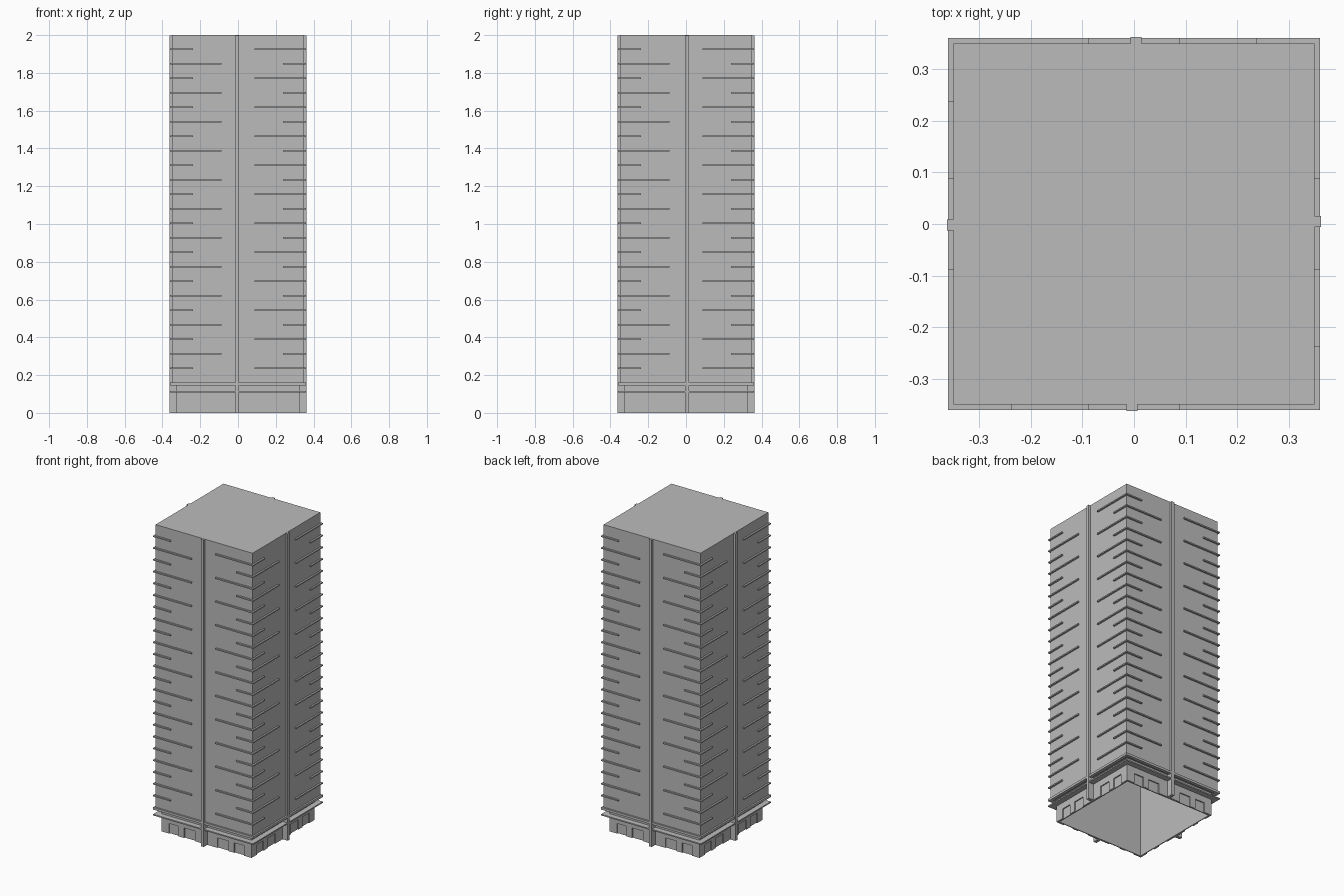
import bpy, bmesh, math
from mathutils import Matrix

cube = bpy.data.objects.get("Cube")
if cube:
    bpy.data.objects.remove(cube, do_unlink=True)

concrete = bpy.data.materials.new("concrete_grey")
concrete.use_nodes = True
GREY = (0.5, 0.5, 0.5, 1)
concrete.diffuse_color = GREY
concrete.node_tree.nodes["Principled BSDF"].inputs["Base Color"].default_value = GREY

BODY = 0.349      # half width of the tower
BASE = 0.325      # half width of the ground floor
EDGE = 0.36       # reach of the ledges
RECESS = 0.007    # depth of the ground floor niches
INNER = 0.312     # half width of the hollow
FLOOR = 0.15      # height of the ground floor


def finish(name, bm):
    bmesh.ops.recalc_face_normals(bm, faces=bm.faces)
    mesh = bpy.data.meshes.new(name)
    bm.to_mesh(mesh)
    bm.free()
    mesh.materials.append(concrete)
    obj = bpy.data.objects.new(name, mesh)
    bpy.context.collection.objects.link(obj)
    return obj


def side(i):
    """Turns the front side to side i."""
    return Matrix.Rotation(i * math.pi / 2, 4, 'Z')


def add_box(bm, i, u0, u1, depth0, depth1, z0, z1):
    """Box on side i, running from u0 to u1 along the wall."""
    shape = (Matrix.Translation(((u0 + u1) / 2, -(depth0 + depth1) / 2, (z0 + z1) / 2))
             @ Matrix.Diagonal((u1 - u0, depth1 - depth0, z1 - z0, 1)))
    bmesh.ops.create_cube(bm, size=1, matrix=side(i) @ shape)


# Hollow tower shell, open underneath
bm = bmesh.new()
profile = [(INNER, 1.98), (INNER, 0), (BASE - RECESS, 0),
           (BASE - RECESS, FLOOR), (BODY, FLOOR), (BODY, 2)]
rings = [[bm.verts.new((sx * r, sy * r, z))
          for sx, sy in ((-1, -1), (1, -1), (1, 1), (-1, 1))] for r, z in profile]
for low, high in zip(rings, rings[1:]):
    for k in range(4):
        n = (k + 1) % 4
        bm.faces.new((low[k], low[n], high[n], high[k]))
bm.faces.new(rings[0])
bm.faces.new(rings[-1])
finish("tower_shell", bm)

# Ground floor wall with four shallow niches on each side
bm = bmesh.new()
niches = [(-0.27, -0.20), (-0.16, -0.08), (0.08, 0.16), (0.20, 0.27)]
for i in range(4):
    outline = [(-BASE, 0)]
    for a, b in niches:
        outline += [(a, 0), (a, 0.065), (b, 0.065), (b, 0)]
    outline += [(BASE - RECESS, 0), (BASE - RECESS, FLOOR), (-BASE, FLOOR)]
    face = bm.faces.new([bm.verts.new(side(i) @ Matrix.Translation((u, -BASE, z)).translation)
                         for u, z in outline])
    grown = bmesh.ops.extrude_face_region(bm, geom=[face], use_keep_orig=True)
    moved = [g for g in grown["geom"] if isinstance(g, bmesh.types.BMVert)]
    bmesh.ops.translate(bm, verts=moved, vec=side(i).to_3x3() @ Matrix.Translation((0, RECESS, 0)).translation)
finish("ground_floor_wall", bm)

# Two bands around the top of the ground floor
for name, inner, z0, z1 in (("upper_band", BODY, 0.145, 0.16), ("lower_band", BASE, 0.107, 0.115)):
    bm = bmesh.new()
    for i in range(4):
        add_box(bm, i, -inner, EDGE, inner - 0.01, EDGE, z0, z1)
    finish(name, bm)

# Upright ribs in the middle of each side
bm = bmesh.new()
for i, centre in enumerate((-0.004, 0.005, -0.004, 0.002)):
    add_box(bm, i, centre - 0.0105, centre + 0.0105, BASE - RECESS, EDGE + 0.002, 0, 1.999)
finish("centre_ribs", bm)

# Corner ledges, alternating long and short up the tower
bm = bmesh.new()
for level in range(23):
    z = 1.925 - level * 0.0768
    right, left = (0.087, 0.237) if level % 2 == 0 else (0.237, 0.087)
    for i in range(4):
        add_box(bm, i, right, EDGE, BODY - 0.005, EDGE, z - 0.004, z + 0.004)
        add_box(bm, i, -BODY, -left, BODY - 0.005, EDGE, z - 0.004, z + 0.004)
finish("corner_ledges", bm)
